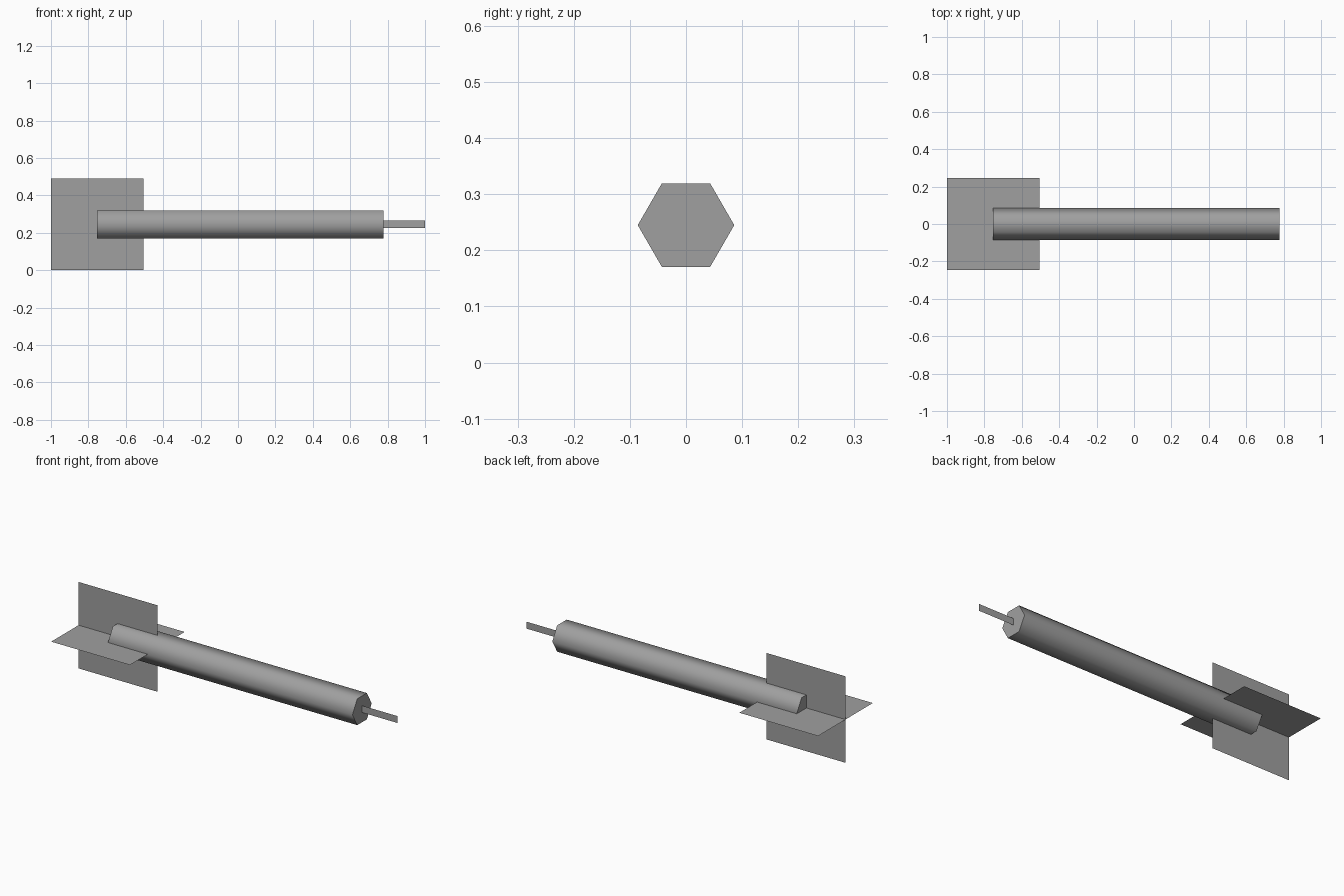
import bpy
from math import pi

cube = bpy.data.objects.get("Cube")
if cube:
    bpy.data.objects.remove(cube, do_unlink=True)

AXIS_Z = 0.245

grey = bpy.data.materials.new("mid_grey")
grey.use_nodes = True
colour = (0.35, 0.35, 0.35, 1)
grey.diffuse_color = colour
grey.node_tree.nodes["Principled BSDF"].inputs["Base Color"].default_value = colour


def finish(name):
    obj = bpy.context.object
    obj.name = name
    bpy.ops.object.transform_apply(location=False, rotation=True, scale=True)
    obj.data.materials.append(grey)
    return obj


def sheet(name, x0, x1, width, tilt):
    """Flat sheet along x on the rocket axis, turned about x by tilt."""
    bpy.ops.mesh.primitive_plane_add(size=1, location=((x0 + x1) / 2, 0, AXIS_Z),
                                     rotation=(tilt, 0, 0))
    bpy.context.object.scale = (x1 - x0, width, 1)
    return finish(name)


# Six-sided body, smooth along the sides with crisp ends
bpy.ops.mesh.primitive_cylinder_add(vertices=6, radius=0.086, depth=1.533,
                                    location=(0.0115, 0, AXIS_Z),
                                    rotation=(0, pi / 2, 0))
finish("body")
bpy.ops.object.shade_smooth_by_angle(angle=pi * 0.36)

# Crossed tail fins
sheet("vertical_fin", -1, -0.506, 0.49, pi / 2)
sheet("horizontal_fin", -1, -0.506, 0.49, 0)

# Thin strip at the nose
sheet("nose_strip", 0.778, 1, 0.039, pi / 2)
